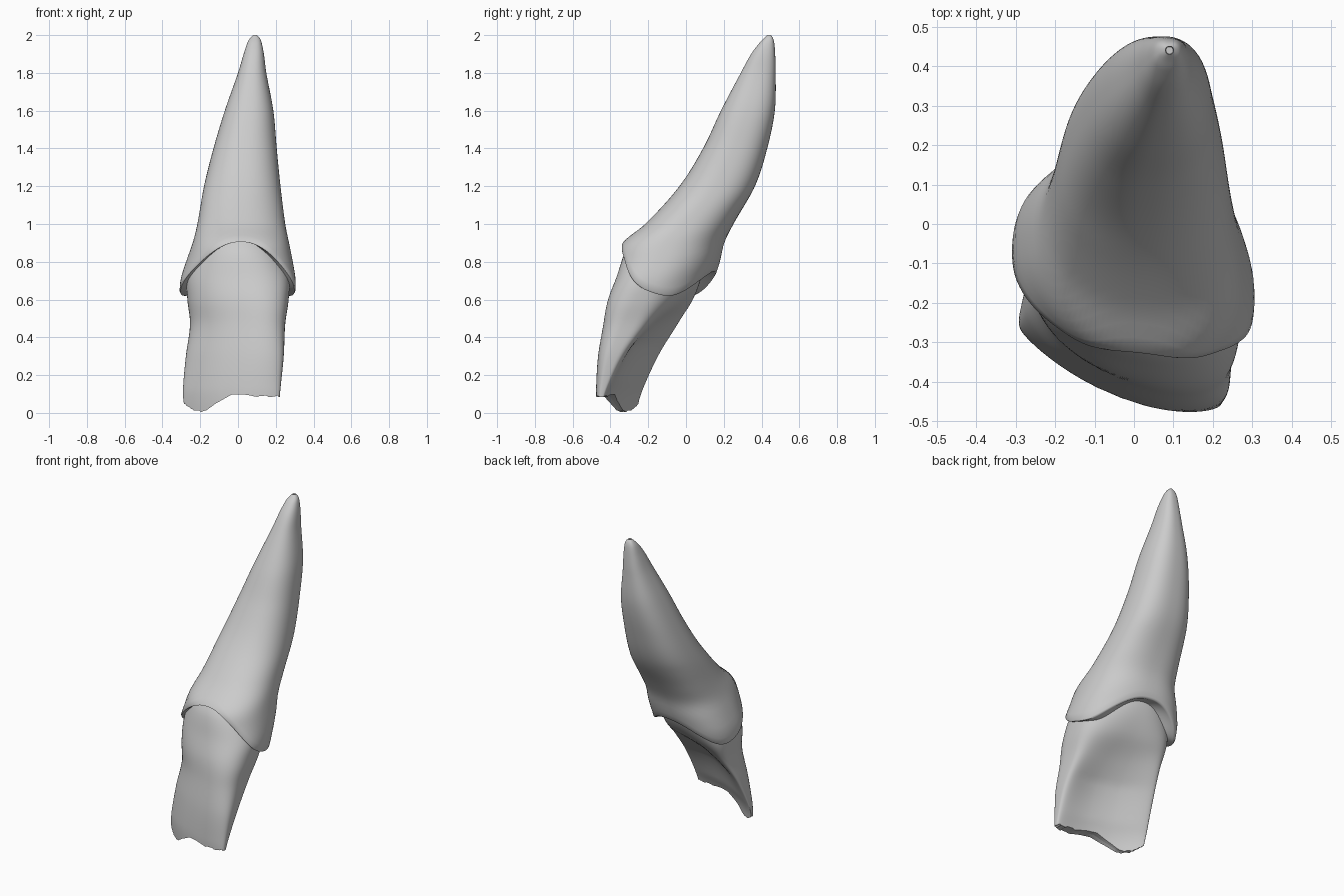
import bpy, bmesh, math, random

if "Cube" in bpy.data.objects:
    bpy.data.objects.remove(bpy.data.objects["Cube"])

random.seed(4)
N = 96


def sample(table, z):
    """Smooth (Hermite) lookup of a table whose first column is z."""
    z = min(max(z, table[0][0]), table[-1][0])
    n = len(table)
    i = next((j for j in range(n - 1) if z <= table[j + 1][0]), n - 2)

    def slope(j, c):
        lo, hi = max(j - 1, 0), min(j + 1, n - 1)
        return (table[hi][c] - table[lo][c]) / (table[hi][0] - table[lo][0])

    h = table[i + 1][0] - table[i][0]
    t = (z - table[i][0]) / h
    out = []
    for c in range(1, len(table[0])):
        p, q = table[i][c], table[i + 1][c]
        out.append((2*t**3 - 3*t*t + 1) * p + (t**3 - 2*t*t + t) * h * slope(i, c)
                   + (3*t*t - 2*t**3) * q + (t**3 - t*t) * h * slope(i + 1, c))
    return out


def spow(v, p):
    return math.copysign(abs(v) ** p, v)


def loft(name, rings, angle):
    """Skin closed rings of N points, capping both ends with fans."""
    verts = [p for r in rings for p in r]
    faces = [(k*N + i, k*N + (i+1) % N, (k+1)*N + (i+1) % N, (k+1)*N + i)
             for k in range(len(rings) - 1) for i in range(N)]
    for start, flip in ((0, True), ((len(rings) - 1) * N, False)):
        ring = [verts[start + i] for i in range(N)]
        verts.append(tuple(sum(p[a] for p in ring) / N for a in range(3)))
        c = len(verts) - 1
        for i in range(N):
            a, b = start + i, start + (i + 1) % N
            faces.append((b, a, c) if flip else (a, b, c))
    me = bpy.data.meshes.new(name)
    me.from_pydata(verts, [], faces)
    ob = bpy.data.objects.new(name, me)
    bpy.context.collection.objects.link(ob)
    bpy.ops.object.select_all(action='DESELECT')
    ob.select_set(True)
    bpy.context.view_layer.objects.active = ob
    bpy.ops.object.shade_smooth_by_angle(angle=math.radians(angle))
    return ob


angles = [2 * math.pi * i / N for i in range(N)]

# Root: z, left x, right x, front y, back y
ROOT = [(0.60, -0.31, 0.30, -0.39, 0.10), (0.70, -0.305, 0.305, -0.385, 0.14),
        (0.80, -0.275, 0.29, -0.365, 0.175), (0.90, -0.24, 0.27, -0.335, 0.20),
        (1.00, -0.215, 0.25, -0.215, 0.25), (1.20, -0.18, 0.225, -0.035, 0.365),
        (1.40, -0.13, 0.205, 0.09, 0.43), (1.60, -0.07, 0.187, 0.185, 0.47),
        (1.80, 0.0, 0.15, 0.29, 0.475), (1.90, 0.03, 0.137, 0.345, 0.472),
        (1.96, 0.05, 0.125, 0.39, 0.467), (1.985, 0.065, 0.115, 0.415, 0.46),
        (2.00, 0.08, 0.10, 0.43, 0.45)]


def root_point(z, th):
    l, r, f, b = sample(ROOT, z)
    cx, a, cy, half = (l + r) / 2, (r - l) / 2, (f + b) / 2, (b - f) / 2
    k = -0.20 * min(1, max(0, (1.15 - z) / 0.45))
    # slightly squared section, more so behind on the upper root
    p = 0.88 - 0.10 * max(math.sin(th), 0) ** 0.3 * min(1, max(0, (z - 0.7) / 0.3))
    dx = a * spow(math.cos(th), p)
    dy = math.sqrt(max(half**2 - (0.8*k*a)**2, 1e-6)) * spow(math.sin(th), p) + k * dx
    return cx + dx, cy + dy, z


def seam(th):
    """Scalloped neck line: high in front, lower arch behind."""
    s = math.sin(th) - 0.4
    return 0.62 + (0.285 * (-s / 1.4) ** 2 if s < 0 else 0.13 * (s / 0.6) ** 2)


def rim(scale, lift):
    out = []
    for th in angles:
        x, y, z = root_point(seam(th), th)
        out.append((x * scale, -0.10 + (y + 0.10) * scale, z + lift))
    return out


rings = [rim(0.6, 0.015), rim(0.85, 0.01), rim(0.95, 0.0), rim(0.985, 0.0)]
for j in range(61):
    v = 1 - (1 - j / 60) ** 1.6
    rings.append([root_point(seam(t) + 0.008 + (1.992 - seam(t)) * v, t) for t in angles])
# small opening at the root tip
rings.append([(0.09 + 0.009 * math.cos(t), 0.44 + 0.009 * math.sin(t), 1.985) for t in angles])
loft("root", rings, 50)

# Crown: z, centre x, half width, centre y, half depth, twist, bow, squareness
CROWN = [(0.00, -0.035, 0.250, -0.418, 0.015, -0.38, 0.06, 0.55),
         (0.06, -0.035, 0.254, -0.414, 0.024, -0.38, 0.06, 0.55),
         (0.13, -0.033, 0.258, -0.400, 0.040, -0.38, 0.06, 0.55),
         (0.30, -0.017, 0.259, -0.347, 0.085, -0.38, 0.06, 0.55),
         (0.47, -0.002, 0.252, -0.268, 0.142, -0.36, 0.055, 0.6),
         (0.60, 0.0, 0.268, -0.195, 0.198, -0.28, 0.025, 0.75),
         (0.72, 0.0, 0.270, -0.143, 0.215, -0.20, 0.0, 0.9),
         (0.85, 0.0, 0.225, -0.115, 0.205, -0.15, 0.0, 0.95),
         (0.92, 0.0, 0.19, -0.085, 0.190, -0.12, 0.0, 1.0)]
# Biting edge height by x
EDGE = [(-0.29, 0.06), (-0.25, 0.022), (-0.20, 0.008), (-0.15, 0.025),
        (-0.08, 0.075), (-0.02, 0.095), (0.10, 0.088), (0.22, 0.088)]


def crown_point(z, th):
    cx, a, cy, b, k, bow, p = sample(CROWN, z)
    u = spow(math.cos(th), p)
    s = spow(math.sin(th), p)
    hollow = 0.035 * (1 - u*u) * max(s, 0) * max(0, 1 - abs(z - 0.36) / 0.2)
    return cx + a*u, cy + b*s + k*a*u + bow*u*u - hollow, z


jag = [random.uniform(-0.005, 0.005) for _ in range(N // 2 + 1)]
edge = []
for i, th in enumerate(angles):
    x = -0.035 + 0.25 * spow(math.cos(th), 0.55)
    edge.append(sample(EDGE, x)[0] + jag[min(i, N - i)])

rings = []
for j in range(41):
    v = j / 40
    rings.append([crown_point(e + (0.92 - e) * v, t) for e, t in zip(edge, angles)])
# worn biting edge: bridge front and back rows along their middle line
first = []
for i in range(N):
    p, q = rings[0][i], rings[0][(N - i) % N]
    first.append(((p[0] + q[0]) / 2, (p[1] + q[1]) / 2, p[2] + 0.002))
rings.insert(0, first)
crown = loft("crown", rings, 45)

# the bottom is already bridged, so drop its fan cap
bm = bmesh.new()
bm.from_mesh(crown.data)
bm.verts.ensure_lookup_table()
bmesh.ops.delete(bm, geom=[bm.verts[len(rings) * N]], context='VERTS')
bmesh.ops.remove_doubles(bm, verts=bm.verts, dist=1e-5)
bm.to_mesh(crown.data)
bm.free()
